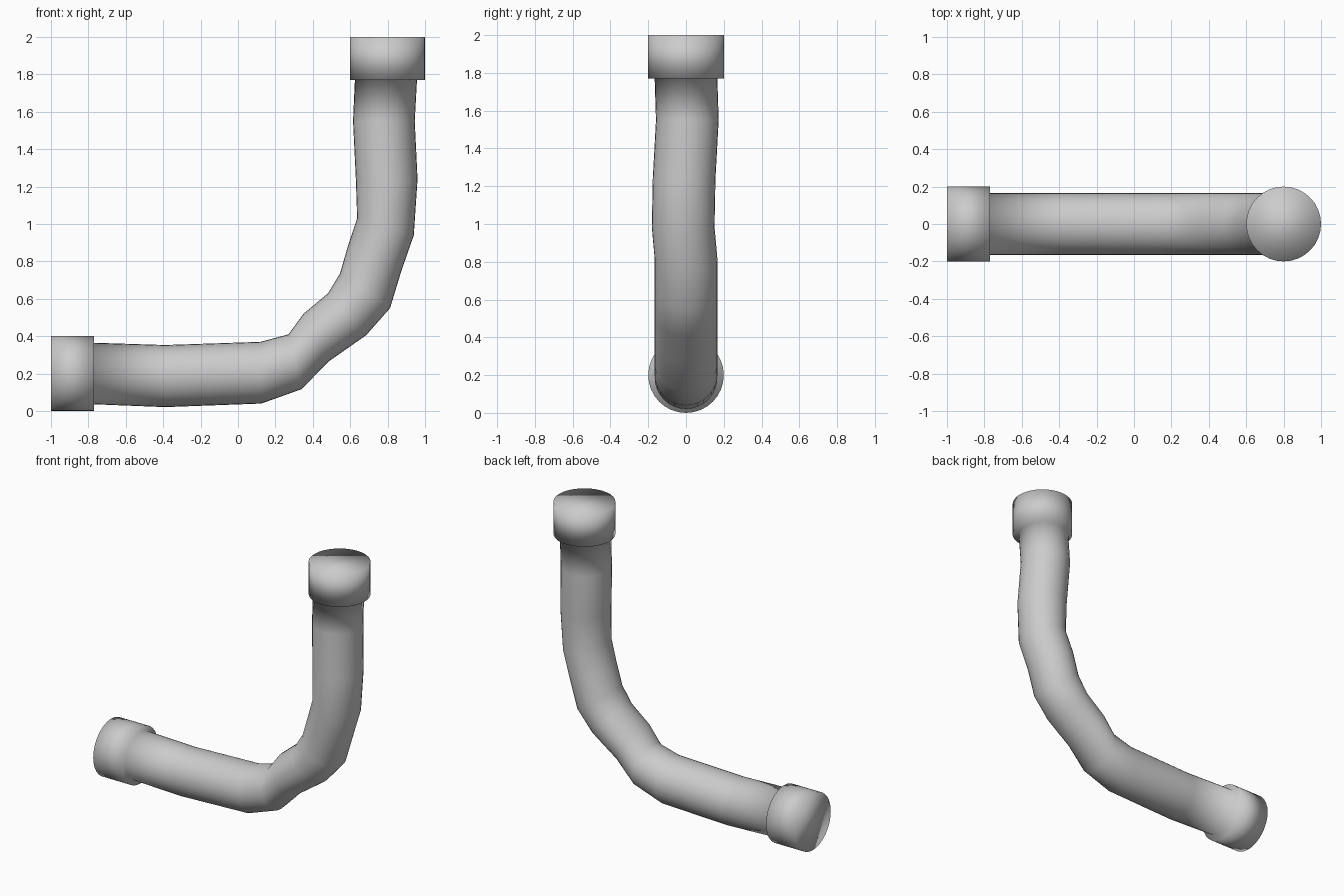
import bpy, bmesh, math

SIDES = 32

# Cross-sections: inner (x, z), outer (x, z), y offset, y radius
sections = [
    # horizontal end collar
    (-1.0, 0.40, -1.0, 0.0, 0, 0.2),
    (-0.77, 0.40, -0.77, 0.0, 0, 0.2),
    # bent pipe
    (-0.77, 0.365, -0.77, 0.036, 0, 0.166),
    (-0.39, 0.353, -0.39, 0.021, 0, 0.166),
    (0.12, 0.37, 0.125, 0.04, 0, 0.166),
    (0.27, 0.41, 0.34, 0.117, 0, 0.166),
    (0.35, 0.52, 0.485, 0.265, 0, 0.166),
    (0.482, 0.63, 0.685, 0.405, 0, 0.166),
    (0.545, 0.735, 0.813, 0.55, 0, 0.166),
    (0.59, 0.89, 0.872, 0.745, 0, 0.166),
    (0.637, 1.03, 0.94, 0.94, -0.015, 0.166),
    (0.63, 1.24, 0.96, 1.24, -0.01, 0.166),
    (0.615, 1.55, 0.945, 1.55, 0.007, 0.166),
    (0.625, 1.77, 0.957, 1.77, 0, 0.166),
    # vertical end collar
    (0.6, 1.77, 1.0, 1.77, 0, 0.2),
    (0.6, 2.0, 1.0, 2.0, 0, 0.2),
]


def ring(bm, ix, iz, ox, oz, dy, ry):
    cx, cz = (ix + ox) / 2, (iz + oz) / 2
    verts = []
    for i in range(SIDES):
        a = 2 * math.pi * i / SIDES
        c, s = math.cos(a), math.sin(a)
        verts.append(bm.verts.new((cx + (ix - cx) * c, dy + ry * s, cz + (iz - cz) * c)))
    return verts


# One continuous skin through all sections, closed at both ends
bm = bmesh.new()
rings = [ring(bm, *s) for s in sections]
for a, b in zip(rings, rings[1:]):
    for i in range(SIDES):
        j = (i + 1) % SIDES
        bm.faces.new((a[i], a[j], b[j], b[i]))
bm.faces.new(rings[0])
bm.faces.new(rings[-1])
bmesh.ops.recalc_face_normals(bm, faces=bm.faces[:])
for f in bm.faces:
    f.smooth = True

mesh = bpy.data.meshes.new("bent_pipe")
bm.to_mesh(mesh)
bm.free()
pipe = bpy.data.objects.new("bent_pipe", mesh)
bpy.context.collection.objects.link(pipe)
